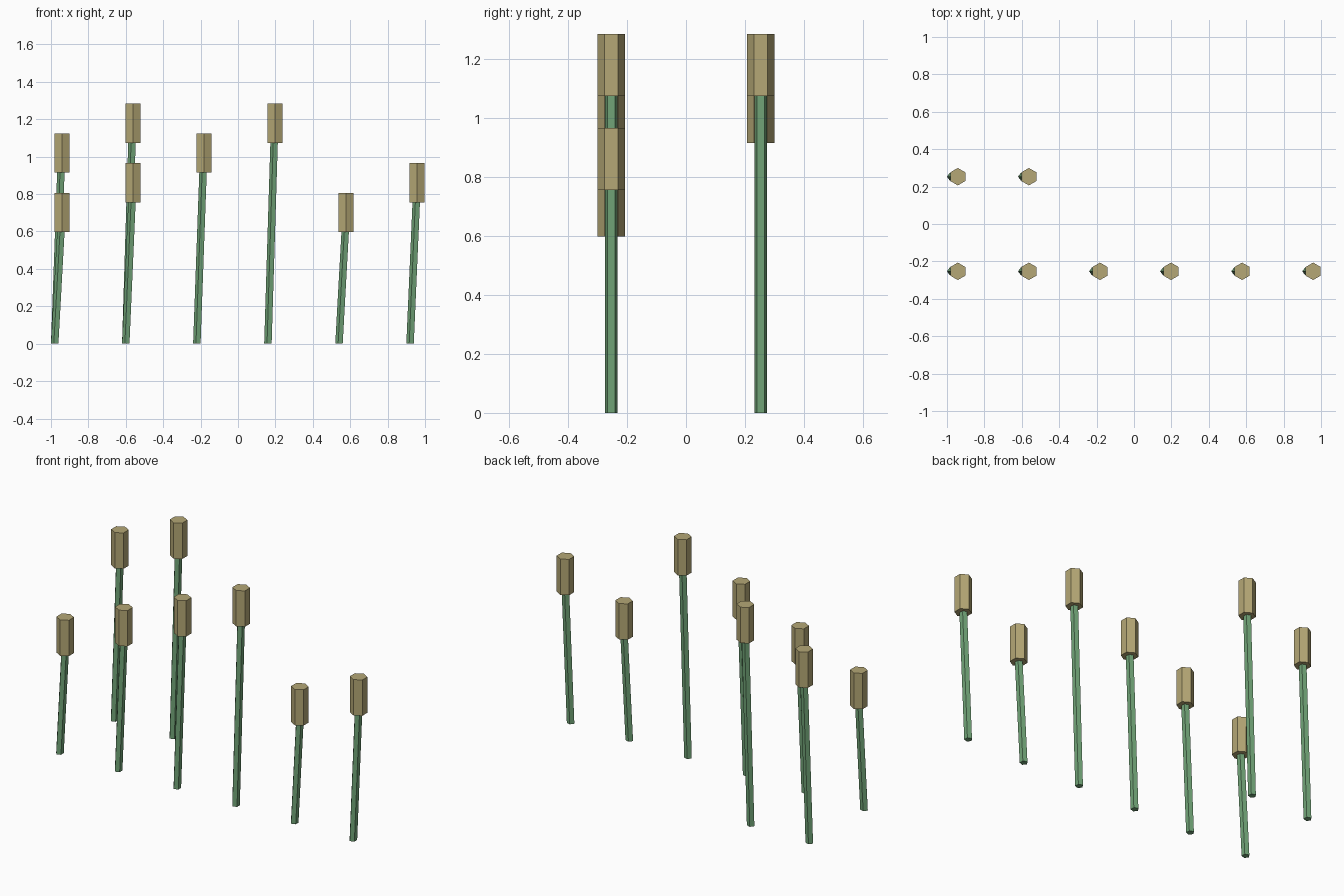
import bpy, bmesh
from math import cos, sin, pi

if "Cube" in bpy.data.objects:
    bpy.data.objects.remove(bpy.data.objects["Cube"])


def material(name, color):
    m = bpy.data.materials.new(name)
    m.diffuse_color = color
    m.use_nodes = True
    m.node_tree.nodes["Principled BSDF"].inputs["Base Color"].default_value = m.diffuse_color
    return m


green = material("stem_green", (0.17, 0.38, 0.19, 1))
tan = material("head_tan", (0.46, 0.39, 0.18, 1))


def prism(name, sides, radius, start, bottom, top, mat):
    """Flat-capped prism between two centres; a sideways offset shears it."""
    bm = bmesh.new()
    rings = []
    for cx, cy, cz in (bottom, top):
        rings.append([bm.verts.new((cx + radius * cos(start + 2 * pi * k / sides),
                                    cy + radius * sin(start + 2 * pi * k / sides), cz))
                      for k in range(sides)])
    low, high = rings
    bm.faces.new(low[::-1])
    bm.faces.new(high)
    for k in range(sides):
        n = (k + 1) % sides
        bm.faces.new((low[k], low[n], high[n], high[k]))
    mesh = bpy.data.meshes.new(name)
    bm.to_mesh(mesh)
    bm.free()
    mesh.materials.append(mat)
    obj = bpy.data.objects.new(name, mesh)
    bpy.context.collection.objects.link(obj)


# Eight reeds: six in the front row, two behind, heights cycling through four steps
for i in range(8):
    x = -0.942 + 0.38 * (i % 6)
    y = -0.253 if i < 6 else 0.253
    h = 0.597 + 0.159 * (i % 4)
    # five-sided leaning stem
    prism(f"stem_{i + 1}", 5, 0.022, pi, (x - 0.036, y, 0), (x - 0.003, y, h), green)
    # six-sided upright seed head
    prism(f"seed_head_{i + 1}", 6, 0.0465, pi / 2, (x, y, h), (x, y, h + 0.21), tan)
